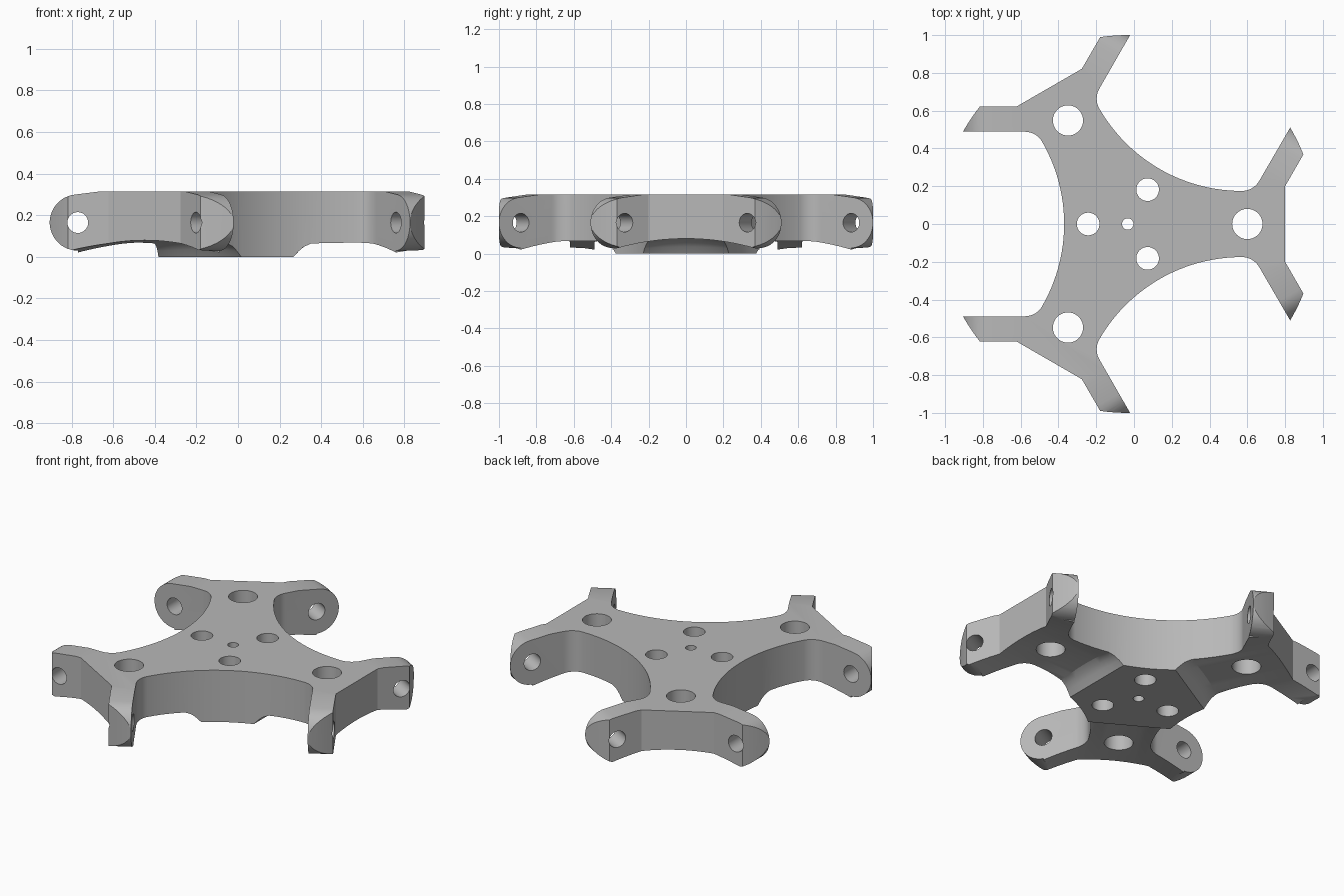
import bpy, bmesh
from math import radians, cos, sin, pi
from mathutils import Matrix, Vector

cube = bpy.data.objects.get("Cube")
if cube:
    bpy.data.objects.remove(cube)

TOP = 0.315
CENTRE = Matrix.Translation((-0.033, 0, 0))
TIP_HOLE = (0.849, 0.361)     # cross hole in a wing, measured from the hub centre
TIP_Z, TIP_R = 0.165, 0.135


def arc(cx, cy, r, start, end, steps):
    angles = [radians(start + (end - start) * i / steps) for i in range(steps + 1)]
    return [(cx + r * cos(a), cy + r * sin(a)) for a in angles]


def turn(deg, axis='Z'):
    return Matrix.Rotation(radians(deg), 4, axis)


def loft(name, rings, matrix):
    """Closed solid through rings of equal point count."""
    bm = bmesh.new()
    loops = [[bm.verts.new(matrix @ Vector(p)) for p in ring] for ring in rings]
    bm.faces.new(loops[0])
    bm.faces.new(loops[-1])
    n = len(loops[0])
    for a, b in zip(loops, loops[1:]):
        for i in range(n):
            j = (i + 1) % n
            bm.faces.new((a[i], a[j], b[j], b[i]))
    bmesh.ops.recalc_face_normals(bm, faces=bm.faces)
    mesh = bpy.data.meshes.new(name)
    bm.to_mesh(mesh)
    bm.free()
    obj = bpy.data.objects.new(name, mesh)
    bpy.context.collection.objects.link(obj)
    return obj


def prism(name, points, low, high, matrix):
    return loft(name, [[(x, y, z) for x, y in points] for z in (low, high)], matrix)


# Plate outline: three forked arms joined by concave arcs
half = [(0.833, 0.2)]
half += arc(0, 0, 1.0, 21.6, 30.7, 5)
half += arc(0.6035, 0.282, 0.107, -30, -90, 10)
sweep = arc(0.6035, 1.045, 0.87, -90, -150, 24)[1:-1]
arm = [(x, -y) for x, y in reversed(half)] + half + sweep
outline = []
for k in range(3):
    outline += [(turn(120 * k) @ Vector((x, y, 0))).to_2d() for x, y in arm]
body = prism("three_arm_bracket", outline, 0, TOP, CENTRE)

cutters = []


def drill(x, y, r, matrix=CENTRE):
    cutters.append(prism("drill", arc(x, y, r, 0, 352.5, 47), -0.2, 0.6, matrix))


# Underside relief: arched across each arm, with a ramp up from the hub pad
arch = [(-0.5 + i / 24, 0.08 - 0.38 * (-0.5 + i / 24) ** 2) for i in range(25)]
ramp = [(0.29, -0.2), (0.3, 0), (0.325, 0.45), (0.35, 0.78), (0.385, 1), (1.1, 1)]
relief = [[(x, -0.5, -0.2)] + [(x, y, z * f) for y, z in arch] + [(x, 0.5, -0.2)]
          for x, f in ramp]

# Wing end: everything outside a round nose with a sloped top
nose = arc(0, TIP_Z, TIP_R, -90, 83, 24)
nose += [(-0.11, TOP), (-0.11, 0.5), (0.4, 0.5), (0.4, -0.1), (0, -0.1)]

for k in range(3):
    frame = CENTRE @ turn(120 * k)
    cutters.append(loft("relief", relief, frame))
    drill(0.633, 0, 0.08, frame)
    drill(-0.21, 0, 0.06, frame)
    for side in (-1, 1):
        place = Matrix.Translation((TIP_HOLE[0], side * TIP_HOLE[1], 0))
        wing = frame @ place @ turn(60 * side) @ turn(90, 'X')
        cutters.append(prism("nose", nose, -0.1, 0.1, wing))
        cutters.append(prism("cross_hole", arc(0, TIP_Z, 0.05, 0, 348.75, 31),
                             -0.1, 0.1, wing))
drill(0, 0, 0.03)

# Apply all cuts, then drop the cutters
bpy.ops.object.select_all(action='DESELECT')
bpy.context.view_layer.objects.active = body
body.select_set(True)
for cutter in cutters:
    cutter.hide_render = True
    cut = body.modifiers.new("cut", 'BOOLEAN')
    cut.operation = 'DIFFERENCE'
    cut.solver = 'EXACT'
    cut.object = cutter
    bpy.ops.object.modifier_apply(modifier=cut.name)
    bpy.data.objects.remove(cutter)

# Plain grey metal
grey = bpy.data.materials.new("plain_grey")
grey.use_nodes = True
colour = (0.48, 0.48, 0.48, 1)
grey.diffuse_color = colour
grey.node_tree.nodes["Principled BSDF"].inputs["Base Color"].default_value = colour
body.data.materials.clear()
body.data.materials.append(grey)
for face in body.data.polygons:
    face.material_index = 0
bpy.ops.object.shade_smooth_by_angle(angle=radians(25))
